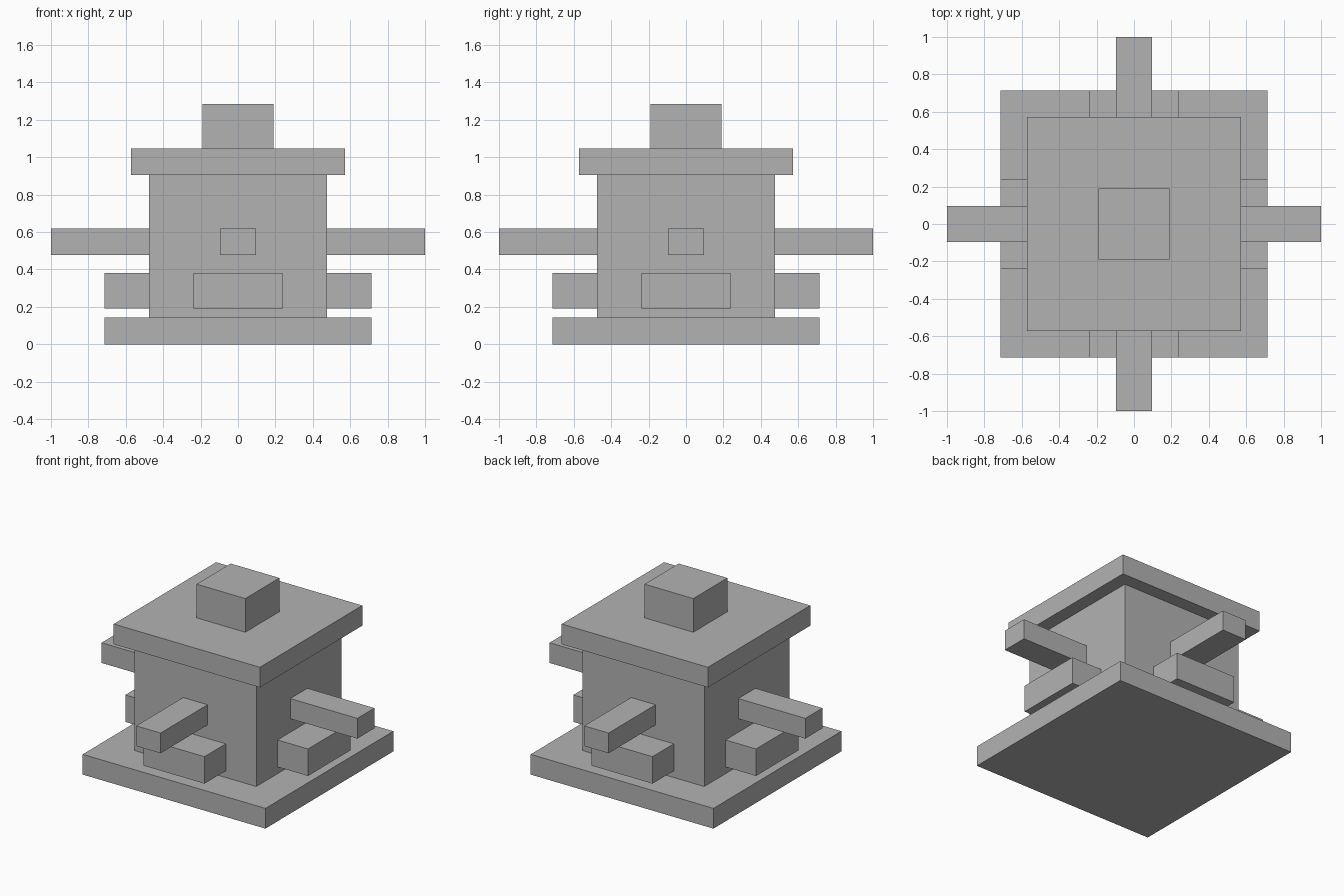
import bpy
from math import radians
from mathutils import Matrix, Vector

cube = bpy.data.objects.get("Cube")
if cube:
    bpy.data.objects.remove(cube, do_unlink=True)

U = 1 / 21  # the model sits on a regular module

grey = bpy.data.materials.new("plain grey")
grey.use_nodes = True
grey.diffuse_color = (0.45, 0.45, 0.45, 1)
grey.node_tree.nodes["Principled BSDF"].inputs["Base Color"].default_value = grey.diffuse_color


def box(name, low, high, turn=0):
    """Box between two corners in modules, turned about the z axis."""
    low, high = Vector(low) * U, Vector(high) * U
    bpy.ops.mesh.primitive_cube_add(size=1)
    obj = bpy.context.object
    obj.name = name
    size = Matrix.Diagonal((*(high - low), 1))
    place = Matrix.Translation((low + high) / 2)
    obj.data.transform(Matrix.Rotation(radians(turn), 4, "Z") @ place @ size)
    obj.data.materials.append(grey)


def slab(name, half, bottom, top):
    box(name, (-half, -half, bottom), (half, half, top))


# Stacked square parts
slab("base", 15, 0, 3)
slab("body", 10, 3, 19)
slab("roof", 12, 19, 22)
slab("cap", 4, 22, 27)

# A step block and a longer arm on each side
for side, turn in (("front", 0), ("left", 90), ("back", 180), ("right", 270)):
    box(side + "_step", (-5, -15, 4), (5, -10, 8), turn)
    box(side + "_arm", (-2, -21, 10), (2, -10, 13), turn)
